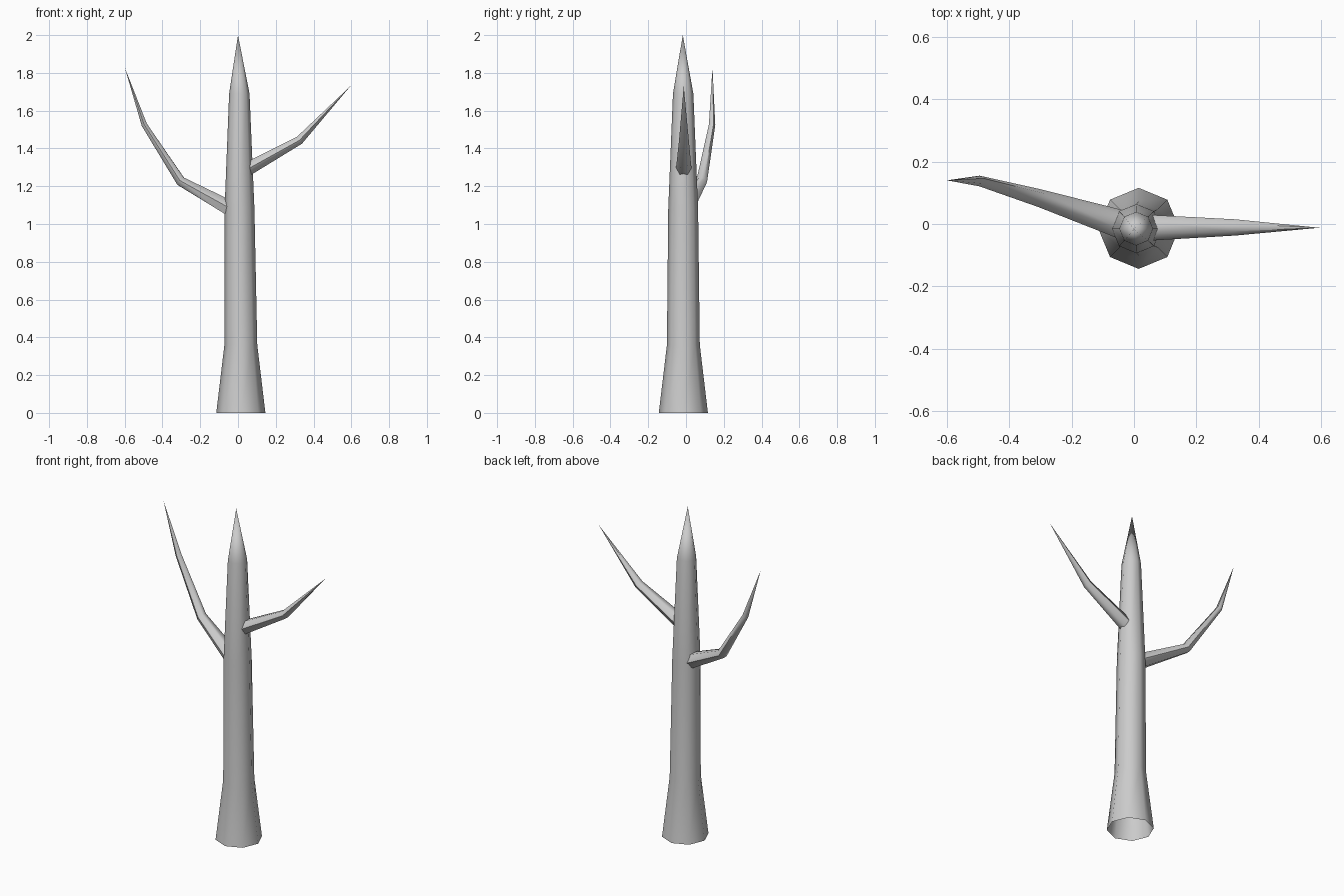
import bpy, bmesh, math
from mathutils import Vector

if "Cube" in bpy.data.objects:
    bpy.data.objects.remove(bpy.data.objects["Cube"])


def tapered_limb(name, stations, tip, sides, side_axis=None):
    """Skin rings (centre, radius) and close them with a pointed tip."""
    bm = bmesh.new()
    pts = [Vector(c) for c, r in stations] + [Vector(tip)]
    rings = []
    for i, (c, r) in enumerate(stations):
        if side_axis is None:                      # horizontal rings for the trunk
            u, v = Vector((1, 0, 0)), Vector((0, 1, 0))
        else:                                      # rings square to the bend
            ahead = (pts[i + 1] - pts[i]).normalized()
            back = (pts[i] - pts[i - 1]).normalized() if i else ahead
            d = (ahead + back).normalized()
            u = (Vector(side_axis) - d * d.dot(Vector(side_axis))).normalized()
            v = d.cross(u)
        ring = []
        for k in range(sides):
            a = 2 * math.pi * k / sides
            ring.append(bm.verts.new(pts[i] + r * (math.cos(a) * u + math.sin(a) * v)))
        rings.append(ring)
    top = bm.verts.new(tip)
    for k in range(sides):
        n = (k + 1) % sides
        for a, b in zip(rings, rings[1:]):
            bm.faces.new((a[k], a[n], b[n], b[k]))
        bm.faces.new((rings[-1][k], rings[-1][n], top))
    mesh = bpy.data.meshes.new(name)
    bm.to_mesh(mesh)
    bm.free()
    obj = bpy.data.objects.new(name, mesh)
    bpy.context.collection.objects.link(obj)
    bpy.ops.object.select_all(action='DESELECT')
    obj.select_set(True)
    bpy.context.view_layer.objects.active = obj
    bpy.ops.object.shade_smooth_by_angle(angle=math.radians(60))
    return obj


# Trunk: flared octagonal column, open underneath
tapered_limb("trunk", [((0.015, -0.014, 0), 0.13),
                       ((0.015, -0.014, 0.36), 0.087),
                       ((0.008, -0.015, 1.08), 0.079),
                       ((0.007, -0.015, 1.69), 0.054)],
             (0, -0.017, 2.0), 8)

# Left branch: two bends, leaning back
tapered_limb("left_branch", [((-0.045, 0.0, 1.085), 0.046),
                             ((-0.303, 0.083, 1.226), 0.029),
                             ((-0.496, 0.138, 1.525), 0.017)],
             (-0.6, 0.14, 1.83), 6, (0, 1, 0))

# Right branch: one bend
tapered_limb("right_branch", [((0.055, -0.012, 1.293), 0.041),
                              ((0.325, -0.011, 1.443), 0.026)],
             (0.595, -0.012, 1.73), 6, (0, 1, 0))
